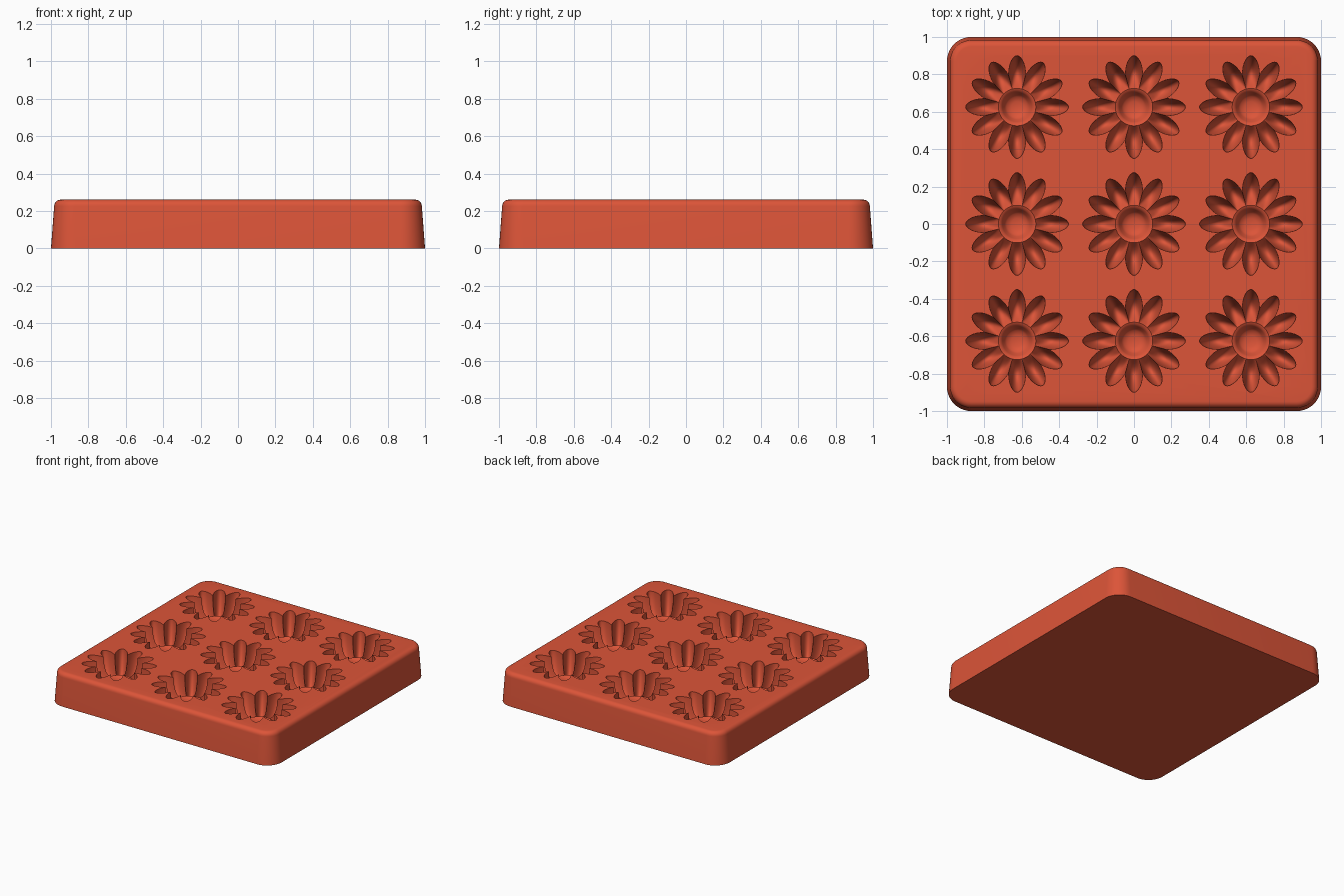
import bpy, bmesh, math

if "Cube" in bpy.data.objects:
    bpy.data.objects.remove(bpy.data.objects["Cube"])

HEIGHT = 0.26
PETALS, STEPS = 12, 14
SPACING = 0.625


def clay_material():
    mat = bpy.data.materials.new("terracotta red")
    mat.use_nodes = True
    color = (0.72, 0.09, 0.04, 1)
    mat.diffuse_color = color
    mat.node_tree.nodes["Principled BSDF"].inputs["Base Color"].default_value = color
    return mat


def new_object(name, bm):
    bmesh.ops.recalc_face_normals(bm, faces=bm.faces)
    mesh = bpy.data.meshes.new(name)
    bm.to_mesh(mesh)
    bm.free()
    obj = bpy.data.objects.new(name, mesh)
    bpy.context.collection.objects.link(obj)
    return obj


def bridge(bm, lower, upper):
    n = len(lower)
    for i in range(n):
        j = (i + 1) % n
        bm.faces.new((lower[i], lower[j], upper[j], upper[i]))


# Tray: stacked rounded squares, drafted sides and a rolled top edge
def rounded_square(bm, half, radius, z, steps=10):
    ring = []
    for quarter in range(4):
        a0 = quarter * math.pi / 2
        cx = (half - radius) * (1 if quarter in (0, 3) else -1)
        cy = (half - radius) * (1 if quarter < 2 else -1)
        for k in range(steps + 1):
            a = a0 + k / steps * math.pi / 2
            ring.append(bm.verts.new((cx + radius * math.cos(a), cy + radius * math.sin(a), z)))
    return ring


def make_tray():
    bm = bmesh.new()
    roll = 0.035
    rings = [rounded_square(bm, 1, 0.13, 0)]
    for k in range(7):
        a = k / 6 * math.pi / 2
        inset = 0.017 + roll * (1 - math.cos(a))
        rings.append(rounded_square(bm, 1 - inset, 0.13 - inset, HEIGHT - roll + roll * math.sin(a)))
    for lower, upper in zip(rings, rings[1:]):
        bridge(bm, lower, upper)
    bm.faces.new(rings[0])
    bm.faces.new(rings[-1])
    return new_object("mould_tray", bm)


# Flower cavity: fluted petals around a round crest with a button pit inside
CREST, CREST_DEPTH = 0.1, 0.13


def petal_offset(i):
    return abs((i / STEPS + 0.5) % 1 - 0.5) * 2


def outline(u):
    return 0.175 + 0.1 * (1 - u ** 1.8)


def petal_depth(q, u):
    wall = math.sqrt(max(0, 1 - q ** 2.5))
    return CREST_DEPTH * wall + 0.075 * math.sin(math.pi * q) * (1 - u ** 2)


def add_flower(bm, cx, cy):
    count = PETALS * STEPS

    def ring(radius, z):
        return [bm.verts.new((cx + radius(i) * math.cos(math.tau * i / count),
                              cy + radius(i) * math.sin(math.tau * i / count), z(i)))
                for i in range(count)]

    rings = [ring(lambda i: outline(petal_offset(i)), lambda i: HEIGHT + 0.05)]
    for k in range(15):
        q = math.cos(k / 14 * math.pi / 2)
        rings.append(ring(lambda i: CREST + (outline(petal_offset(i)) - CREST) * q,
                          lambda i: HEIGHT - petal_depth(q, petal_offset(i))))
    for r, extra in ((0.088, 0.005), (0.078, 0.02), (0.066, 0.045), (0.055, 0.058), (0.03, 0.068)):
        rings.append(ring(lambda i: r, lambda i: HEIGHT - CREST_DEPTH - extra))
    for lower, upper in zip(rings, rings[1:]):
        bridge(bm, lower, upper)
    bm.faces.new(rings[0])
    bm.faces.new(rings[-1])


tray = make_tray()
bm = bmesh.new()
for row in (-1, 0, 1):
    for col in (-1, 0, 1):
        add_flower(bm, col * SPACING, row * SPACING)
cutter = new_object("flower_cutter", bm)
cutter.hide_render = True

cut = tray.modifiers.new("flower cavities", 'BOOLEAN')
cut.operation = 'DIFFERENCE'
cut.solver = 'EXACT'
cut.object = cutter

bpy.context.view_layer.objects.active = tray
tray.select_set(True)
bpy.ops.object.modifier_apply(modifier=cut.name)
bpy.data.objects.remove(cutter)
tray.data.materials.clear()
tray.data.materials.append(clay_material())
bpy.ops.object.shade_smooth_by_angle(angle=math.radians(35))
